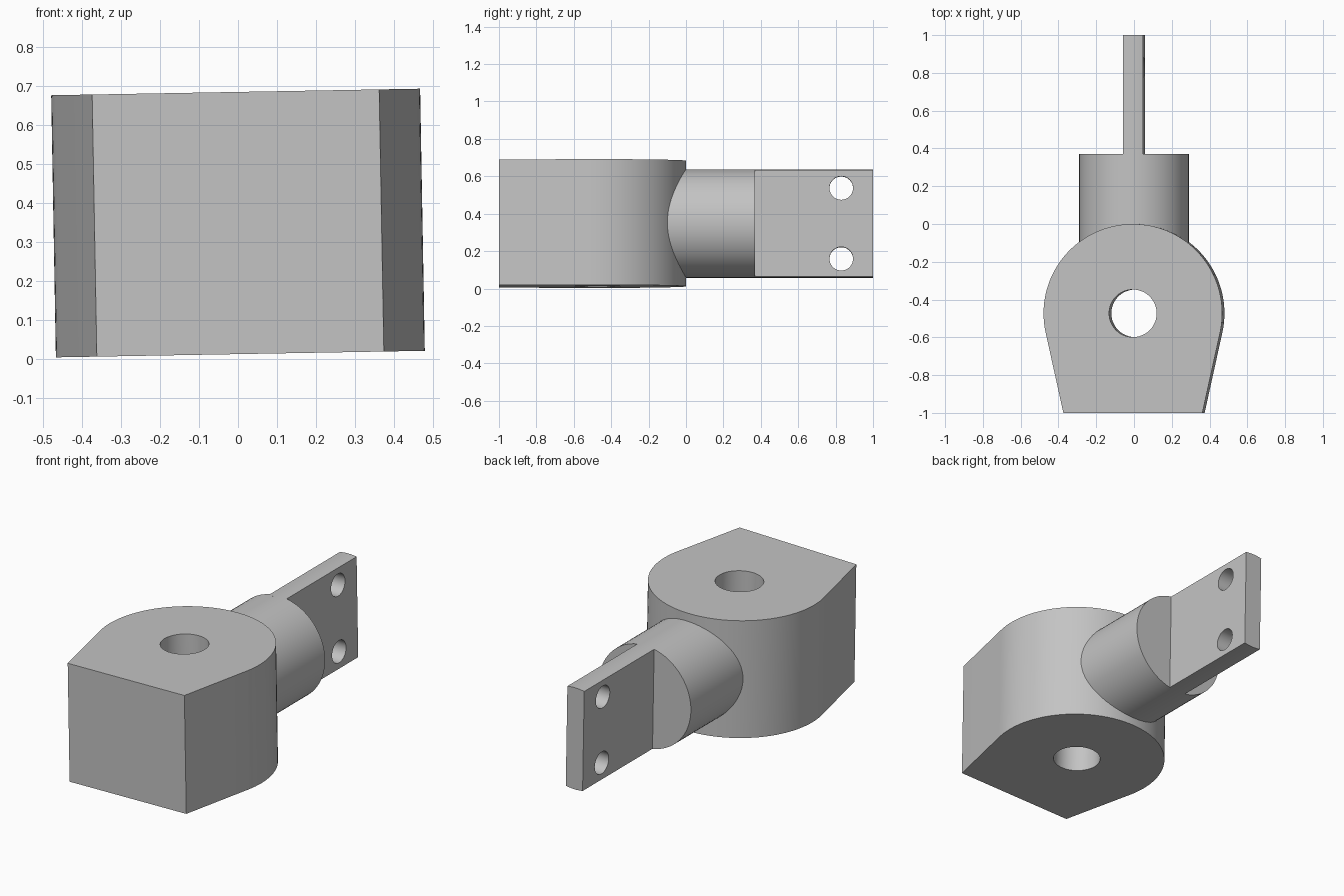
import bpy, bmesh, math
from mathutils import Matrix, Vector

old = bpy.data.objects.get("Cube")
if old:
    bpy.data.objects.remove(old, do_unlink=True)

# Main dimensions
HALF_H = 0.336            # half height of the head block
MID_Z = 0.3475            # height of the common centre line
BORE_Y, HEAD_R, BORE_R = -0.473, 0.473, 0.126
FRONT_Y, FRONT_W = -1.0, 0.368
SHANK_R, SHANK_END = 0.29, 0.37
TAB_T = 0.053
ROLL = Matrix.Translation((0, 0, MID_Z)) @ Matrix.Rotation(-0.0178, 4, 'Y')

grey = bpy.data.materials.new("plain grey")
grey.use_nodes = True
grey.diffuse_color = (0.55, 0.55, 0.55, 1)
grey.node_tree.nodes["Principled BSDF"].inputs["Base Color"].default_value = (0.55, 0.55, 0.55, 1)


def arc(cx, cy, r, start, end, steps):
    """Points along an arc, both ends included (degrees)."""
    angles = [math.radians(start + (end - start) * i / steps) for i in range(steps + 1)]
    return [(cx + r * math.cos(a), cy + r * math.sin(a)) for a in angles]


def prism(name, outline, axis, low, high):
    """Extrude a flat outline along one axis."""
    place = {
        'X': lambda u, v, w: (w, u, v),
        'Y': lambda u, v, w: (u, w, v),
        'Z': lambda u, v, w: (u, v, w),
    }[axis]
    bm = bmesh.new()
    face = bm.faces.new([bm.verts.new(place(u, v, low)) for u, v in outline])
    grown = bmesh.ops.extrude_face_region(bm, geom=[face])
    shift = Vector(place(0, 0, high - low))
    bmesh.ops.translate(bm, vec=shift,
                        verts=[g for g in grown["geom"] if isinstance(g, bmesh.types.BMVert)])
    bmesh.ops.recalc_face_normals(bm, faces=bm.faces)
    bm.transform(ROLL)
    mesh = bpy.data.meshes.new(name)
    bm.to_mesh(mesh)
    bm.free()
    mesh.materials.append(grey)
    obj = bpy.data.objects.new(name, mesh)
    bpy.context.collection.objects.link(obj)
    return obj


def select(obj):
    bpy.ops.object.select_all(action='DESELECT')
    obj.select_set(True)
    bpy.context.view_layer.objects.active = obj


def drill(obj, u, v, r, axis, reach):
    """Cut a round through hole."""
    cutter = prism("hole_cutter", arc(u, v, r, 0, 360, 48)[:-1], axis, -reach, reach)
    cutter.hide_render = True
    mod = obj.modifiers.new("hole", 'BOOLEAN')
    mod.operation, mod.solver, mod.object = 'DIFFERENCE', 'EXACT', cutter
    select(obj)
    bpy.ops.object.modifier_apply(modifier=mod.name)
    bpy.data.objects.remove(cutter, do_unlink=True)


# Head block: round back, sides running tangent to a flat front
dx, dy = FRONT_W, FRONT_Y - BORE_Y
tangent = math.degrees(math.atan2(dy, dx) + math.acos(HEAD_R / math.hypot(dx, dy)))
outline = arc(0, BORE_Y, HEAD_R, tangent, 180 - tangent, 64)
outline += [(-FRONT_W, FRONT_Y), (FRONT_W, FRONT_Y)]
head = prism("head_block", outline, 'Z', -HALF_H, HALF_H)
drill(head, 0, BORE_Y, BORE_R, 'Z', 1)

# Round shank running into the back of the head
shank = prism("shank", arc(0, 0, SHANK_R, 0, 360, 72)[:-1], 'Y', -0.2, SHANK_END)

# Flat tab: a slab of the same round bar, with two bolt holes
edge = math.degrees(math.acos(TAB_T / SHANK_R))
slab = arc(0, 0, SHANK_R, edge, 180 - edge, 6) + arc(0, 0, SHANK_R, 180 + edge, 360 - edge, 6)
tab = prism("mounting_tab", slab, 'Y', SHANK_END - 0.02, 1.0)
for side in (-1, 1):
    drill(tab, 0.83, side * 0.189, 0.063, 'X', 0.3)

for part in (head, shank, tab):
    select(part)
    bpy.ops.object.shade_smooth_by_angle(angle=math.radians(30))
# Keep the faint break where the flat sides leave the round back smooth
